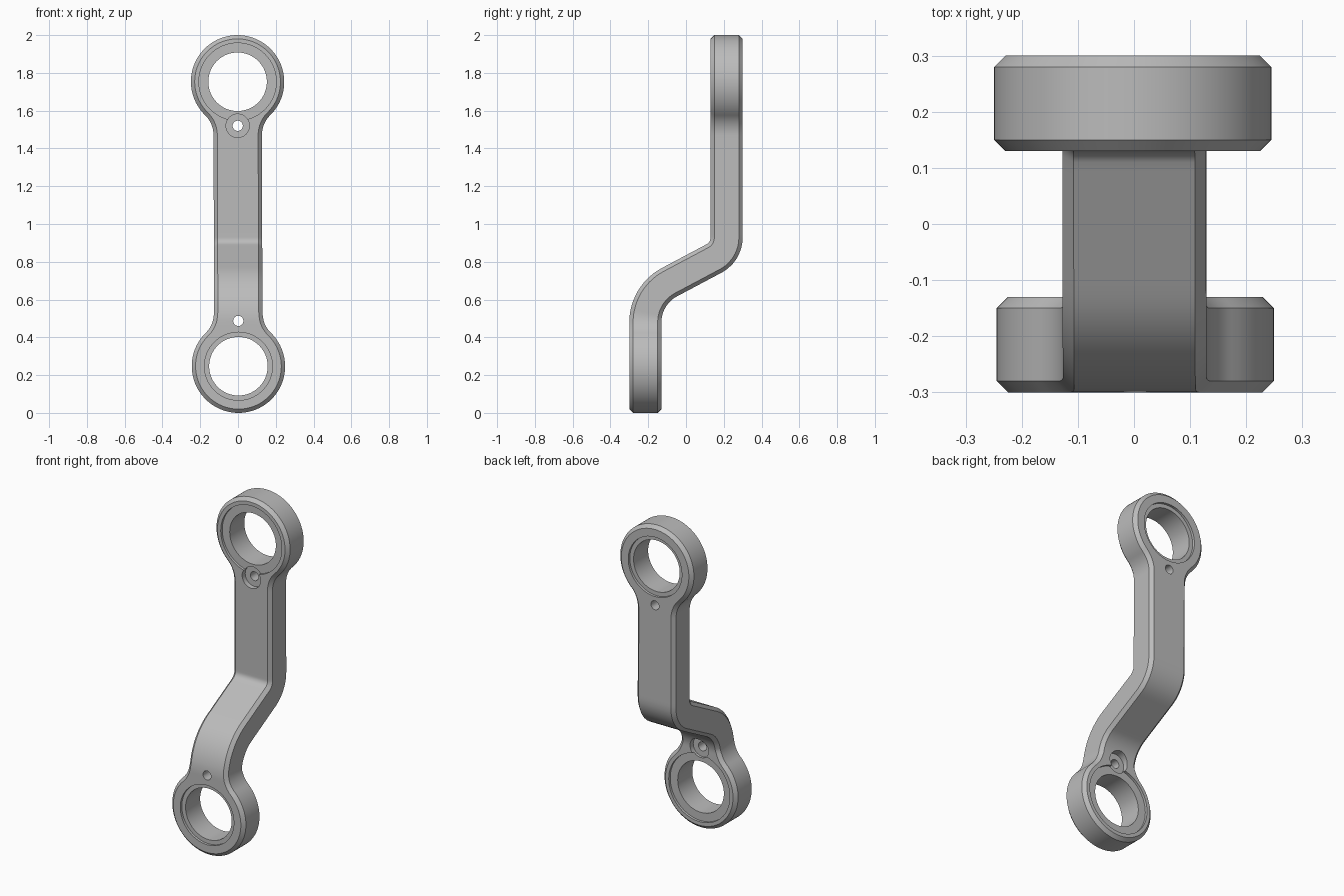
import bpy, bmesh
from math import sin, cos, pi, radians, sqrt, atan2
from mathutils import Matrix

cube = bpy.data.objects.get("Cube")
if cube:
    bpy.data.objects.remove(cube)

HALF_T = 0.085                     # half thickness
Y_OFF = 0.215                      # depth offset of each end's centre line
RING, ARM, FILLET, CHAMFER = 0.247, 0.128, 0.15, 0.02

# Centre line of the arm: straight, bend, slope, bend, straight
A, R_LOW, R_HIGH, BEND_Z = radians(62), 0.24, 0.125, 0.48
SLOPE = (2 * Y_OFF - (R_LOW + R_HIGH) * (1 - cos(A))) / sin(A)
BEND_TOP = BEND_Z + (R_LOW + R_HIGH) * sin(A) + SLOPE * cos(A)
SEGMENTS = [(BEND_Z, 0), (R_LOW * A, 1 / R_LOW), (SLOPE, 0),
            (R_HIGH * A, -1 / R_HIGH), (2 - BEND_TOP, 0)]
LENGTH = sum(length for length, _ in SEGMENTS)


def shear(z):
    return 0.003 * (1 - z)


def place(x, s, t):
    """Map width x, path distance s and depth t to a point on the bent arm."""
    y, z, th = -Y_OFF, 0.0, 0.0
    for length, k in SEGMENTS:
        d = min(s, length)
        if k:
            end = th + k * d
            y += (cos(th) - cos(end)) / k
            z += (sin(end) - sin(th)) / k
            th = end
        else:
            y += d * sin(th)
            z += d * cos(th)
        s -= d
        if s <= 0:
            break
    y, z = y + t * cos(th), z - t * sin(th)
    return (x + shear(z), y, z)


def half_outline(inset):
    """Right half of the flat outline from the bottom end to the top end."""
    r, w, f = RING - inset, ARM - inset, FILLET + inset
    fx = ARM + FILLET
    fs = RING + sqrt((RING + FILLET) ** 2 - fx ** 2)
    turn = atan2(fs - RING, fx)
    pts = []
    for i in range(41):
        a = -pi / 2 + (turn + pi / 2) * i / 40
        pts.append((max(r * cos(a), 0), RING + r * sin(a)))
    for i in range(1, 13):
        a = pi + turn - turn * i / 12
        pts.append((fx + f * cos(a), fs + f * sin(a)))
    arm = [(w, fs + (LENGTH - 2 * fs) * i / 60) for i in range(1, 60)]
    return pts + arm + [(x, LENGTH - s) for x, s in reversed(pts)]


# Bent link body with chamfered rims
bm = bmesh.new()
layers = []
for inset, t in ((CHAMFER, -HALF_T), (0, -HALF_T + CHAMFER),
                 (0, HALF_T - CHAMFER), (CHAMFER, HALF_T)):
    pts = half_outline(inset)
    layers.append([[bm.verts.new(place(side * x, s, t)) for x, s in pts]
                   for side in (1, -1)])
count = len(layers[0][0])
for i in range(count - 1):
    for lower, upper in zip(layers, layers[1:]):
        for side in (0, 1):
            bm.faces.new((lower[side][i], lower[side][i + 1],
                          upper[side][i + 1], upper[side][i]))
    for right, left in (layers[0], layers[-1]):
        bm.faces.new((right[i], right[i + 1], left[i + 1], left[i]))
bmesh.ops.remove_doubles(bm, verts=bm.verts, dist=1e-5)
bmesh.ops.dissolve_degenerate(bm, edges=bm.edges, dist=1e-6)
bmesh.ops.recalc_face_normals(bm, faces=bm.faces)
mesh = bpy.data.meshes.new("offset_link")
bm.to_mesh(mesh)
bm.free()
link = bpy.data.objects.new("offset_link", mesh)
bpy.context.collection.objects.link(link)
bpy.context.view_layer.objects.active = link
link.select_set(True)


def cut(radius, z, y0, y1, sides=64):
    """Drill a round hole along y."""
    bm = bmesh.new()
    turn = Matrix.Translation((shear(z), (y0 + y1) / 2, z)) @ Matrix.Rotation(pi / 2, 4, 'X')
    bmesh.ops.create_cone(bm, cap_ends=True, segments=sides, radius1=radius,
                          radius2=radius, depth=y1 - y0, matrix=turn)
    me = bpy.data.meshes.new("drill")
    bm.to_mesh(me)
    bm.free()
    drill = bpy.data.objects.new("drill", me)
    drill.hide_render = True
    bpy.context.collection.objects.link(drill)
    mod = link.modifiers.new("drill", 'BOOLEAN')
    mod.operation, mod.solver, mod.object = 'DIFFERENCE', 'EXACT', drill
    bpy.ops.object.modifier_apply(modifier=mod.name)
    bpy.data.objects.remove(drill)


# Ring bores, shallow seats, pin holes and the pin recess on each inner face
for end_z, pin_z, y, inner in ((2 - RING, 1.52, Y_OFF, -1), (RING, 0.487, -Y_OFF, 1)):
    cut(0.155, end_z, y - 0.2, y + 0.2)
    for side in (-1, 1):
        seat = 0.205 if side == inner else 0.18
        a, b = y + side * (HALF_T - 0.015), y + side * 0.15
        cut(seat, end_z, min(a, b), max(a, b))
    a, b = y + inner * (HALF_T - 0.03), y + inner * 0.14
    cut(0.062, pin_z, min(a, b), max(a, b), 40)
    cut(0.027, pin_z, y - 0.2, y + 0.2, 32)

# Single grey metal finish
grey = bpy.data.materials.new("grey_metal")
grey.use_nodes = True
colour = (0.5, 0.5, 0.5, 1)
grey.diffuse_color = colour
grey.node_tree.nodes["Principled BSDF"].inputs["Base Color"].default_value = colour
link.data.materials.clear()
link.data.materials.append(grey)
bpy.ops.object.shade_smooth_by_angle(angle=radians(30))
